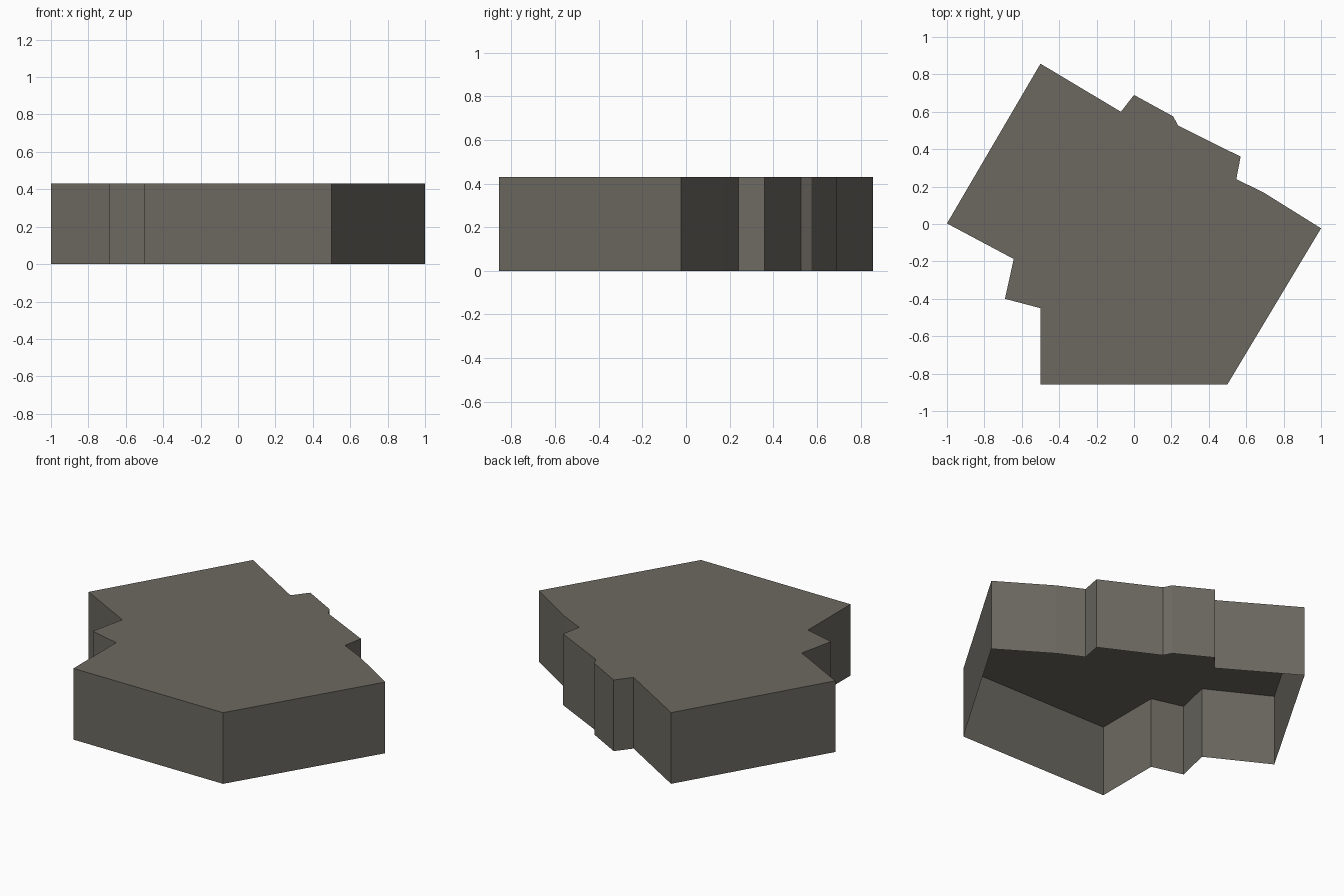
import bpy, bmesh

if "Cube" in bpy.data.objects:
    bpy.data.objects.remove(bpy.data.objects["Cube"])

HEIGHT = 0.43

# Footprint of the slab, clockwise from the back-left corner
outline = [(-0.5, 0.857), (-0.07, 0.6), (0, 0.69), (0.21, 0.575), (0.235, 0.527),
           (0.57, 0.36), (0.547, 0.24), (0.695, 0.167), (1, -0.023),
           (0.5, -0.857), (-0.5, -0.857), (-0.5, -0.45), (-0.69, -0.4),
           (-0.643, -0.187), (-1, 0.003)]

stone = bpy.data.materials.new("warm grey stone")
stone.diffuse_color = (0.15, 0.141, 0.119, 1)
stone.use_nodes = True
stone.node_tree.nodes["Principled BSDF"].inputs["Base Color"].default_value = stone.diffuse_color

# Top cap with walls dropped to the ground; the underside is open
bm = bmesh.new()
top = bm.faces.new([bm.verts.new((x, y, HEIGHT)) for x, y in reversed(outline)])
walls = bmesh.ops.extrude_edge_only(bm, edges=bm.edges[:])
for v in (g for g in walls["geom"] if isinstance(g, bmesh.types.BMVert)):
    v.co.z = 0
bmesh.ops.recalc_face_normals(bm, faces=bm.faces[:])
bm.normal_update()
if top.normal.z < 0:
    bmesh.ops.reverse_faces(bm, faces=bm.faces[:])

mesh = bpy.data.meshes.new("stone_slab")
bm.to_mesh(mesh)
bm.free()
mesh.materials.append(stone)
slab = bpy.data.objects.new("stone_slab", mesh)
bpy.context.collection.objects.link(slab)
